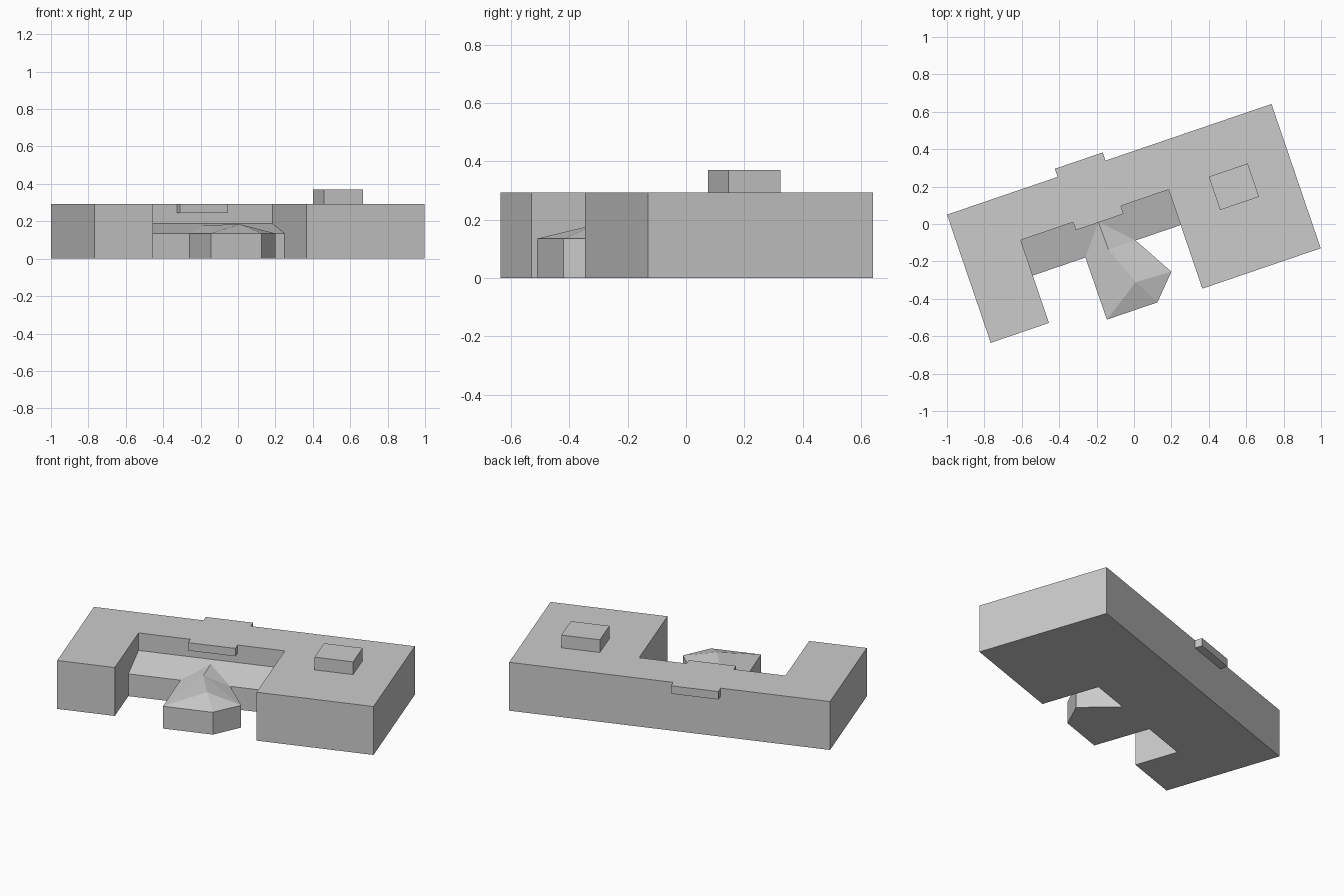
import bpy, bmesh, math

cube = bpy.data.objects.get("Cube")
if cube:
    bpy.data.objects.remove(cube)

YAW = math.atan2(0.3228, 0.9465)
TOP = 0.293      # main roof height
EAVE = 0.135     # low eave height
RIDGE = 0.187    # top of the lean-to roof

grey = bpy.data.materials.new("plain grey")
grey.use_nodes = True
colour = (0.6, 0.6, 0.6, 1)
grey.diffuse_color = colour
grey.node_tree.nodes["Principled BSDF"].inputs["Base Color"].default_value = colour


def finish(name, bm):
    """Turn a bmesh into a flat-shaded object at the site angle."""
    bmesh.ops.recalc_face_normals(bm, faces=bm.faces)
    mesh = bpy.data.meshes.new(name)
    bm.to_mesh(mesh)
    bm.free()
    mesh.materials.append(grey)
    obj = bpy.data.objects.new(name, mesh)
    obj.rotation_euler.z = YAW
    bpy.context.collection.objects.link(obj)
    return obj


def extrude(name, points, offset):
    """Extrude a closed flat outline by an offset vector."""
    bm = bmesh.new()
    face = bm.faces.new([bm.verts.new(p) for p in points])
    new = bmesh.ops.extrude_face_region(bm, geom=[face])["geom"]
    bmesh.ops.translate(bm, vec=offset,
                        verts=[g for g in new if isinstance(g, bmesh.types.BMVert)])
    return finish(name, bm)


def block(name, x0, x1, y0, y1, z0, z1):
    outline = [(x0, y0, z0), (x1, y0, z0), (x1, y1, z0), (x0, y1, z0)]
    return extrude(name, outline, (0, 0, z1 - z0))


# Main building: a rear range with two forward wings
LEFT, RIGHT, BACK = -0.93, 0.903, 0.37
IN_L, IN_R, COURT = -0.601, 0.2345, 0.114
plan = [(LEFT, BACK), (LEFT, -0.354), (IN_L, -0.354), (IN_L, COURT),
        (IN_R, COURT), (IN_R, -0.445), (RIGHT, -0.445), (RIGHT, BACK)]
extrude("main_building", [(x, y, 0) for x, y in plan], (0, 0, TOP))

# Shallow ledges flush with the roof, at the back and over the court
block("rear_ledge", -0.305, -0.035, BACK, 0.416, 0.245, TOP)
block("court_ledge", -0.305, -0.035, 0.069, COURT, 0.245, TOP)

# Box on the roof
block("rooftop_box", 0.46, 0.68, -0.078, 0.11, TOP, 0.37)

# Lean-to between the wings
FRONT = -0.086
section = [(FRONT, 0), (COURT, 0), (COURT, RIDGE), (FRONT, EAVE)]
extrude("lean_to", [(IN_L, y, z) for y, z in section], (IN_R - IN_L, 0, 0))

# Entrance pavilion: five-sided walls under a hipped roof running into the lean-to
bm = bmesh.new()
plan = [(-0.304, FRONT), (-0.302, -0.437), (-0.017, -0.437),
        (0.107, -0.306), (-0.02, FRONT)]
low = [bm.verts.new((x, y, 0)) for x, y in plan]
top = [bm.verts.new((x, y, EAVE)) for x, y in plan]
tail = bm.verts.new((-0.177, 0.071, 0.177))
bend = bm.verts.new((-0.173, FRONT, 0.18))
peak = bm.verts.new((-0.091, -0.297, 0.184))
bm.faces.new(low)
for i in range(5):
    j = (i + 1) % 5
    bm.faces.new([low[i], low[j], top[j], top[i]])
a, b, c, d, e = top
for tri in [(a, bend, tail), (a, b, bend), (b, peak, bend), (b, c, peak),
            (c, d, peak), (d, bend, peak), (d, e, bend), (e, tail, bend),
            (e, a, tail)]:
    bm.faces.new(tri)
finish("entrance_pavilion", bm)
